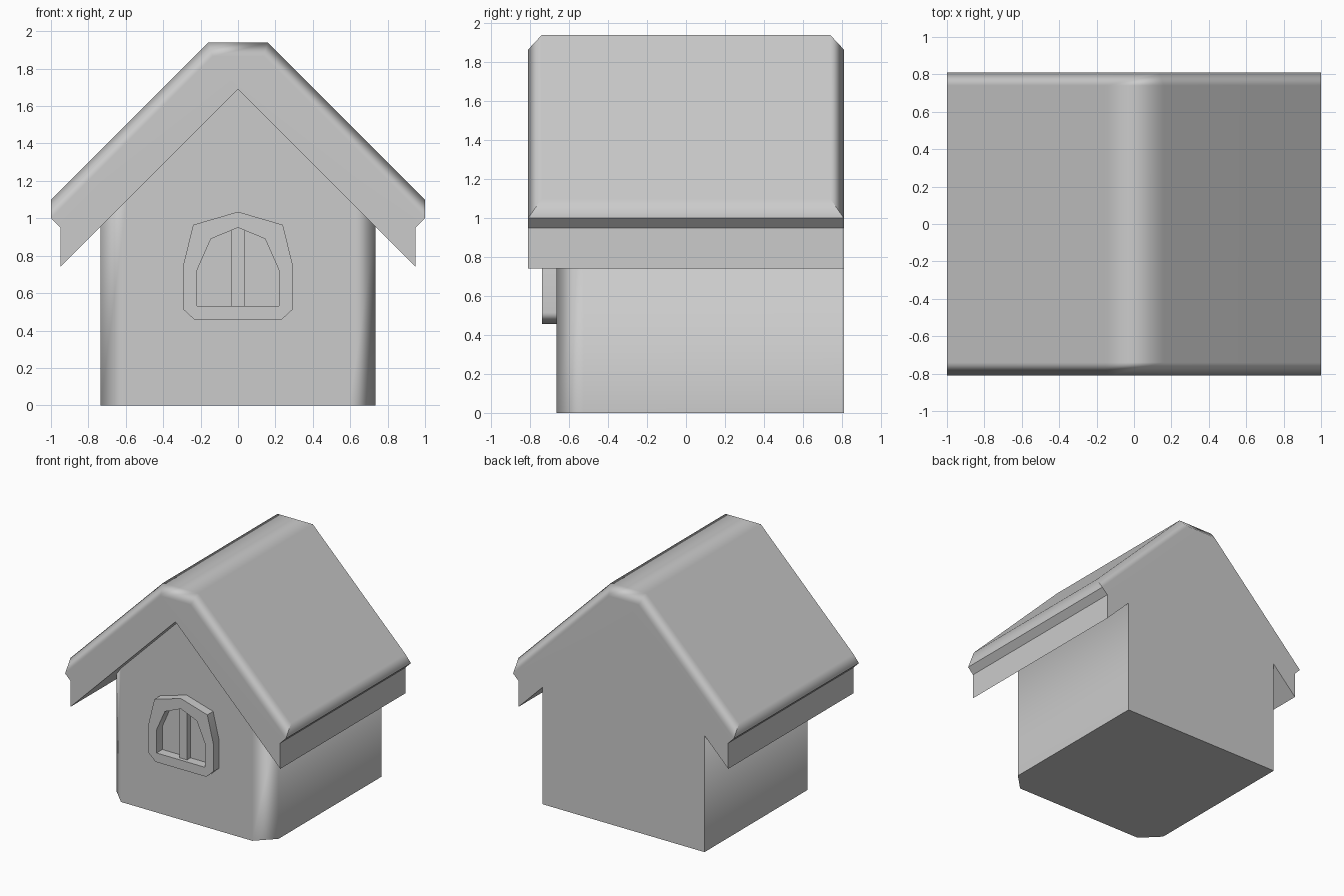
import bpy, bmesh, math

cube = bpy.data.objects.get("Cube")
if cube:
    bpy.data.objects.remove(cube, do_unlink=True)

# One plain grey for the whole house
grey = bpy.data.materials.new("plain grey")
grey.use_nodes = True
colour = (0.6, 0.6, 0.6, 1)
grey.diffuse_color = colour
grey.node_tree.nodes["Principled BSDF"].inputs["Base Color"].default_value = colour


def finish(bm, name):
    """Turn a bmesh into a smooth shaded object with hardened bevels."""
    bmesh.ops.recalc_face_normals(bm, faces=bm.faces)
    mesh = bpy.data.meshes.new(name)
    bm.to_mesh(mesh)
    bm.free()
    mesh.materials.append(grey)
    obj = bpy.data.objects.new(name, mesh)
    bpy.context.collection.objects.link(obj)
    bpy.ops.object.select_all(action='DESELECT')
    obj.select_set(True)
    bpy.context.view_layer.objects.active = obj
    bpy.ops.object.shade_smooth_by_angle(angle=math.radians(50))
    mod = obj.modifiers.new("flat_faces", 'WEIGHTED_NORMAL')
    mod.weight = 90
    mod.keep_sharp = True
    return obj


def mirrored(half):
    """Close a right-hand outline by mirroring it in x."""
    return half + [(-x, z) for x, z in reversed(half) if x > 0]


def loft(rings):
    """Skin a closed solid through rings of 3D points."""
    bm = bmesh.new()
    loops = [[bm.verts.new(p) for p in ring] for ring in rings]
    n = len(loops[0])
    for a, b in zip(loops, loops[1:]):
        for i in range(n):
            j = (i + 1) % n
            bm.faces.new((a[i], a[j], b[j], b[i]))
    bm.faces.new(loops[0])
    bm.faces.new(loops[-1])
    bmesh.ops.remove_doubles(bm, verts=bm.verts, dist=0.001)
    return bm


# Roof: thick gable profile with chamfered rake edges at both ends
under = [(1, 1.0), (0.95, 0.95), (0.95, 0.74)]
full = mirrored([(0.16, 1.94), (1, 1.10)] + under + [(0, 1.69)])
inset = mirrored([(0.135, 1.865), (1, 1.0)] + under + [(0, 1.69)])
stations = [(-0.81, inset), (-0.74, full), (0.74, full), (0.81, inset)]
bm = loft([[(x, y, z) for x, z in prof] for y, prof in stations])
for e in bm.edges:
    # crisp lines along the underside of the eaves
    if all(abs(v.co.x) > 0.94 and v.co.z < 1.01 for v in e.verts):
        e.smooth = False
finish(bm, "roof")

# Walls: footprint with chamfered front corners, topped by the gable slopes
w, front, back, c = 0.735, -0.665, 0.81, 0.14
plan = [(0, front), (w - c, front), (w, front + c), (w, back), (0, back),
        (-w, back), (-w, front + c), (c - w, front)]
bm = bmesh.new()
low = [bm.verts.new((x, y, 0)) for x, y in plan]
top = [bm.verts.new((x, y, 1.69 - abs(x))) for x, y in plan]
for i in range(len(plan)):
    j = (i + 1) % len(plan)
    bm.faces.new((low[i], low[j], top[j], top[i]))
bm.faces.new(low)
bm.faces.new(top[:5])
bm.faces.new([top[4], top[5], top[6], top[7], top[0]])
finish(bm, "walls")

# Window frame: ring between two outlines, extruded out of the wall
outer = mirrored([(0, 1.035), (0.24, 0.965), (0.295, 0.74), (0.295, 0.515), (0.23, 0.455)])
inner = mirrored([(0, 0.95), (0.145, 0.89), (0.22, 0.72), (0.22, 0.53)])
bm = bmesh.new()
edges = []
for outline in (outer, inner):
    vs = [bm.verts.new((x, front, z)) for x, z in outline]
    edges += [bm.edges.new((vs[i - 1], vs[i])) for i in range(len(vs))]
bmesh.ops.triangle_fill(bm, use_beauty=True, edges=edges, normal=(0, -1, 0))
ext = bmesh.ops.extrude_face_region(bm, geom=bm.faces[:], use_keep_orig=True)
moved = [g for g in ext["geom"] if isinstance(g, bmesh.types.BMVert)]
bmesh.ops.translate(bm, verts=moved, vec=(0, -0.075, 0))
finish(bm, "window_frame")

# Window bar standing in the opening
bar = mirrored([(0, 0.95), (0.035, 0.936), (0.035, 0.53)])
bm = loft([[(x, y, z) for x, z in bar] for y in (front, front - 0.045)])
finish(bm, "window_bar")
